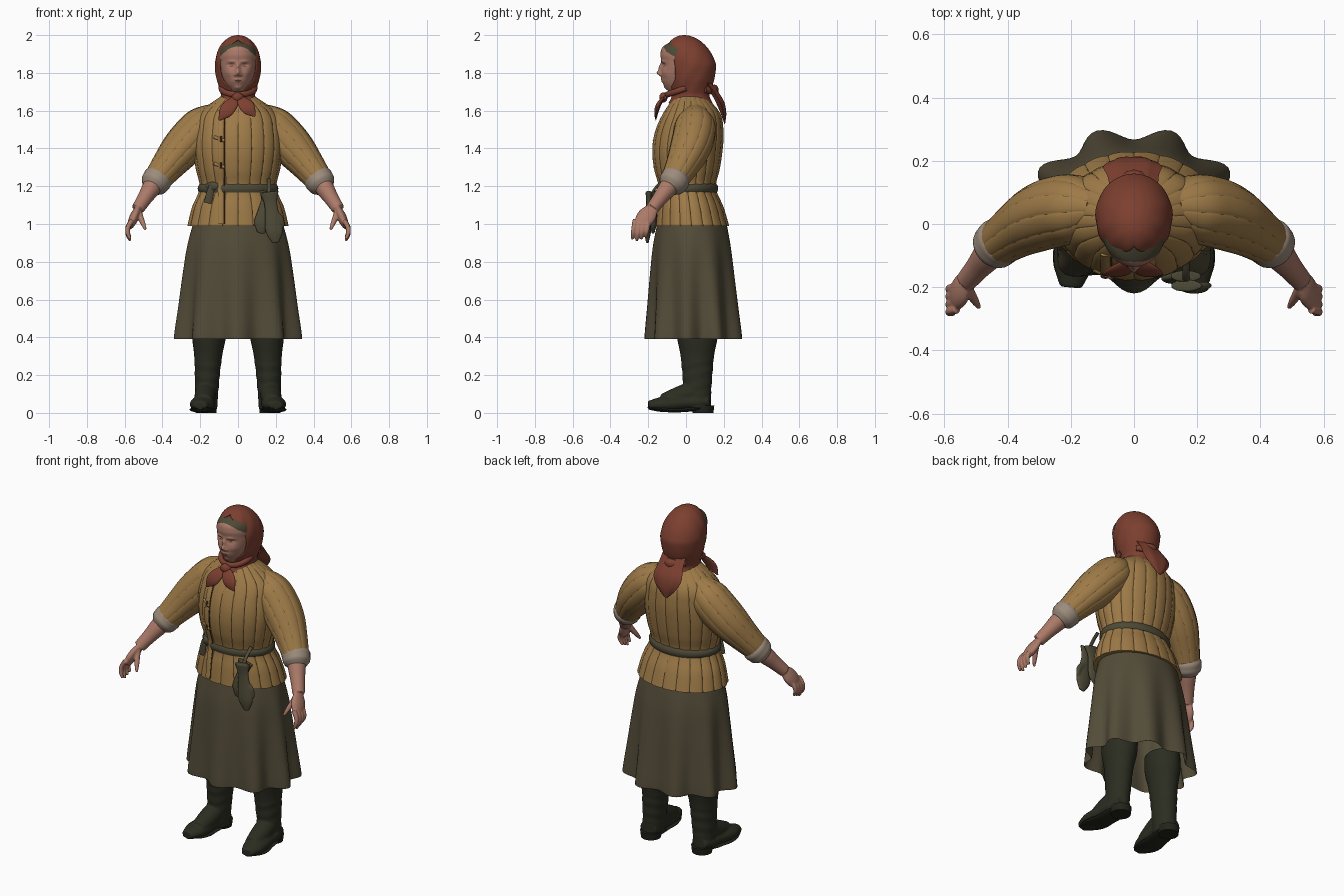
import bpy, bmesh, math
from mathutils import Vector

if "Cube" in bpy.data.objects:
    bpy.data.objects.remove(bpy.data.objects["Cube"])

COLOURS = {
    "rust scarf": (.2, .05, .029), "ochre quilt": (.34, .195, .064), "dark stitch": (.09, .05, .02),
    "linen lining": (.33, .26, .2), "skin": (.41, .195, .14), "lips": (.34, .14, .1),
    "olive skirt": (.086, .072, .04), "olive cloth": (.075, .068, .038),
    "boot leather": (.024, .026, .015), "boot sole": (.017, .017, .011)}
MATS = {}
for title, rgb in COLOURS.items():
    material = MATS[title] = bpy.data.materials.new(title)
    material.use_nodes = True
    material.diffuse_color = (*rgb, 1)
    material.node_tree.nodes["Principled BSDF"].inputs["Base Color"].default_value = (*rgb, 1)

X, Y, Z = Vector((1, 0, 0)), Vector((0, 1, 0)), Vector((0, 0, 1))


def spline(rows, steps):
    """Catmull-Rom curve through rows of numbers."""
    result = []
    last = len(rows) - 1
    for i in range(last):
        quad = rows[max(i - 1, 0)], rows[i], rows[i + 1], rows[min(i + 2, last)]
        for k in range(steps):
            t = k / steps
            result.append(tuple(b + t / 2 * (c - a + t * (2 * a - 5 * b + 4 * c - d + t * (3 * (b - c) + d - a)))
                                for a, b, c, d in zip(*quad)))
    return result + [rows[last]]


def taper(start, end, radii, flat=1, sag=(0, 0, 0)):
    """Rows of x, y, z, half width, half depth, evenly spaced from start to end and bowed by sag."""
    rows = []
    for i, radius in enumerate(radii):
        t = i / (len(radii) - 1)
        centre = Vector(start).lerp(Vector(end), t) + Vector(sag) * math.sin(math.pi * t)
        rows.append((*centre, radius, radius * flat))
    return rows


def stack(bottom, step, widths, fronts, backs):
    """Level rows at an even spacing, from half widths and front and back outlines."""
    return [(0, (front + back) / 2, bottom + step * i, width, (back - front) / 2)
            for i, (width, front, back) in enumerate(zip(widths, fronts, backs))]


def ring_angles(count):
    return [math.tau * i / count for i in range(count)]


def tube(bm, rows, hint=X, angles=None, axis=None, bump=None, paint=None, steps=6, mirror=1):
    """Closed elliptic tube; its half width lies along hint."""
    points, angles, rings = spline(rows, steps), angles or ring_angles(24), []
    for j, row in enumerate(points):
        ahead, behind = points[min(j + 1, len(points) - 1)], points[max(j - 1, 0)]
        along = axis or (Vector(ahead[:3]) - Vector(behind[:3])).normalized()
        side = (hint - along * hint.dot(along)).normalized()
        normal, ring = along.cross(side), []
        for a in angles:
            scale = bump(row, a) if bump else 1
            p = Vector(row[:3]) + scale * (side * row[3] * math.cos(a) + normal * row[4] * math.sin(a))
            ring.append(bm.verts.new((p.x * mirror, p.y, p.z)))
        rings.append(ring)
    for j, (lower, upper) in enumerate(zip(rings, rings[1:])):
        for i in range(len(angles)):
            face = bm.faces.new((lower[i - 1], lower[i], upper[i], upper[i - 1]))
            face.material_index = paint(i, j) if paint else 0
    bm.faces.new(rings[0])
    bm.faces.new(rings[-1])


def finish(bm, name, *materials, voxel=0):
    bmesh.ops.recalc_face_normals(bm, faces=bm.faces[:])
    mesh = bpy.data.meshes.new(name)
    bm.to_mesh(mesh)
    bm.free()
    ob = bpy.data.objects.new(name, mesh)
    bpy.context.collection.objects.link(ob)
    for title in materials:
        mesh.materials.append(MATS[title])
    bpy.ops.object.select_all(action="DESELECT")
    ob.select_set(True)
    bpy.context.view_layer.objects.active = ob
    if voxel:
        blend = ob.modifiers.new("blend", "REMESH")
        blend.mode, blend.voxel_size, blend.use_smooth_shade = "VOXEL", voxel, True
        soften = ob.modifiers.new("soften", "SMOOTH")
        soften.factor, soften.iterations = .5, 3
    else:
        bpy.ops.object.shade_smooth_by_angle(angle=math.radians(50))
    return ob


def part(name, materials, rows, **options):
    bm = bmesh.new()
    tube(bm, rows, **options)
    return finish(bm, name, *materials.split(", "))


def quilt(count, depth):
    """Angles, puff shape and dashed stitches for padded channels."""
    offsets = (0, .04, .2, .4, .6, .8, .96)
    angles = [math.tau * (channel + offset) / count for channel in range(count) for offset in offsets]
    puff = lambda row, a: 1 - depth * (1 - math.sqrt(abs(math.sin(a * count / 2))))
    stitch = lambda i, j: int(i % len(offsets) == 1 and j % 4 == 0)
    return dict(angles=angles, bump=puff, paint=stitch)


# Padded jacket with a nipped waist
torso = stack(.99, .1, (.27, .245, .205, .225, .24, .235, .205, .07),
              (-.17, -.16, -.145, -.17, -.18, -.165, -.12, -.05),
              (.23, .2, .16, .18, .195, .2, .18, .09))
part("jacket", "ochre quilt, dark stitch", torso, axis=Z, **quilt(20, .024))


def on_front(x, z, lift=0):
    """Point on the jacket front."""
    row = min(spline(torso, 8), key=lambda r: abs(r[2] - z))
    return x, row[1] - row[4] * math.sqrt(1 - (x / row[3]) ** 2) - lift, z


# Front fastening
levels = [1 + i / 10 for i in range(7)]
part("jacket_placket", "ochre quilt", [(*on_front(-.09, z), .016, .007) for z in levels])
part("placket_edge", "dark stitch", [(*on_front(-.072, z), .002, .005) for z in levels])
for name, z in (("lower", 1.31), ("upper", 1.45)):
    part(f"{name}_toggle_loop", "ochre quilt",
         taper(on_front(-.125, z + .01), on_front(-.07, z - .01), [.009] * 3), hint=Z)
    part(f"{name}_toggle", "dark stitch",
         taper(on_front(-.09, z - .015, .007), on_front(-.09, z + .015, .007), [.005] * 2))

# Belt with knotted end
part("belt", "olive cloth", taper((0, .008, 1.168), (0, .008, 1.215), (.207, .213, .211, .2), .76),
     axis=Z, angles=ring_angles(64))
part("belt_knot", "olive cloth", taper(on_front(-.17, 1.2), on_front(-.1, 1.2), (.012, .024, .012), .6, -.01 * Y), hint=Z)
part("belt_tail", "olive cloth", taper(on_front(-.14, 1.2, .015), on_front(-.16, 1.11, .008), (.015, .02, .02), .3))

# Mittens hanging from the belt
part("mitten_strap", "olive cloth", taper((.165, -.11, 1.235), (.165, -.18, 1.14), [.011] * 4, .6, -.02 * Y))
for name, y, tip_x, tip_z, lean in (("outer", -.195, .2, .9, 1), ("inner", -.165, .12, .95, -1)):
    bm = bmesh.new()
    tube(bm, taper((.165, y, 1.17), (tip_x, y - .01, tip_z), (.052, .036, .038, .045, .045, .018), .38))
    tube(bm, taper((.17, y, 1.08), (.17 + .065 * lean, y, .98), (.015, .018, .01), .7, .02 * lean * X))
    finish(bm, f"{name}_mitten", "olive cloth", voxel=.005)

# Flared skirt, folded inward at the hem so it is hollow below
part("skirt", "olive skirt",
     taper((0, .03, 1.05), (0, .045, .42), (.225, .265, .285, .3, .315), .77)
     + taper((0, .045, .41), (0, .03, .85), (.31, .27, .22), .77),
     axis=Z, angles=ring_angles(108),
     bump=lambda row, a: 1 + .15 * max(1 - row[2], 0) * math.cos(9 * (a + math.pi / 2)))

# Head, with facial relief: x, height, spread across, spread up, amount
RELIEF = {
    "nose tip": (0, 1.8, .013, .015, .023), "nose bridge": (0, 1.83, .011, .02, .014),
    "nostril": (.015, 1.79, .008, .008, .008), "eye socket": (.035, 1.84, .018, .011, -.013),
    "eyelid": (.035, 1.835, .012, .006, .006), "brow": (.035, 1.86, .022, .008, .005),
    "cheek": (.05, 1.8, .02, .02, .005), "mouth": (0, 1.76, .024, .01, .006),
    "lip line": (0, 1.76, .024, .002, -.004), "chin": (0, 1.72, .02, .01, .006)}
skull = stack(1.66, .04, (.06, .05, .07, .085, .095, .1, .1, .085, .03),
              (-.04, -.09, -.12, -.13, -.13, -.13, -.135, -.12, -.05), [.1] * 8 + [.03])
bm = bmesh.new()
tube(bm, skull, axis=Z, angles=ring_angles(160), steps=14)
for v in bm.verts:
    if v.co.y < -.02:
        v.co.y -= sum(amount * math.exp(-((abs(v.co.x) - x) / across) ** 2 - ((v.co.z - z) / up) ** 2)
                      for x, z, across, up, amount in RELIEF.values())
for face in bm.faces:
    x, y, z = face.calc_center_median()
    oval = lambda cx, cz, across, up: y < -.08 and math.hypot((abs(x) - cx) / across, (z - cz) / up) < 1
    if z > 1.94 - 6 * x * x:
        face.material_index = 1
    elif oval(0, 1.76, .024, .006):
        face.material_index = 2
    elif oval(.035, 1.836, .014, .003):
        face.material_index = 3
finish(bm, "head_and_underscarf", "skin", "olive cloth", "lips", "dark stitch")

# Headscarf: height, half width, half angle of the face opening, centre; a dome closes the top
neck = zip((.105, .09, .1, .112, .119), (0, 0, .4, .8, .9))
hood = [(1.64 + .04 * i, width, gap, .025) for i, (width, gap) in enumerate(neck)]
for i in range(10):
    rise = math.pi / 18 * i
    hood.append((1.84 + .16 * math.sin(rise), .122 * math.cos(rise), 1.8 * max(math.cos(rise) - .5, 0),
                 .025 - .035 * math.sin(rise)))
bm = bmesh.new()
rings = []
for z, width, gap, middle in spline(hood, 4):
    gap, ring = max(gap, 0), []
    for i in range(65):
        a = gap + (math.pi - gap) * i / 32
        fold = 1 + .02 * math.cos(a / 2) ** 2 * math.sin(45 * z + 9 * abs(a - math.pi))
        depth = width * 1.1
        ring.append(bm.verts.new((width * fold * math.sin(a), middle - depth * fold * math.cos(a), z)))
    rings.append(ring)
for lower, upper in zip(rings, rings[1:]):
    for i in range(64):
        bm.faces.new((lower[i], lower[i + 1], upper[i + 1], upper[i]))
bmesh.ops.remove_doubles(bm, verts=bm.verts[:], dist=.0001)
shell = finish(bm, "headscarf", "rust scarf").modifiers.new("cloth", "SOLIDIFY")
shell.thickness, shell.offset = .007, -1

# Scarf wrap, knots, front tails and the corner hanging behind
arc = [math.pi * i / 8 for i in range(9)]
part("scarf_throat_wrap", "rust scarf",
     [(.09 * math.cos(a), -.1 * math.sin(a), 1.72 - .035 * math.sin(a), .016, .014) for a in arc], hint=Z)
part("scarf_front_knot", "rust scarf",
     taper((-.03, -.11, 1.67), (.03, -.11, 1.67), (.01, .026, .024, .01), .8, -.01 * Y), hint=Z)
part("scarf_back_knot", "rust scarf",
     taper((-.07, .1, 1.71), (.07, .1, 1.71), (.015, .028, .015), .8, .05 * Y), hint=Z)
for name, x, z in (("right", -.1, 1.55), ("left", .09, 1.57)):
    part(f"scarf_{name}_tail", "rust scarf",
         taper((0, -.11, 1.68), (x, -.16, z), (.01, .035, .035, .004), .3, -.015 * Y))
part("scarf_back_corner", "rust scarf",
     taper((0, .11, 1.75), (-.01, .205, 1.53), (.07, .075, .085, .06, .008), .25, .025 * Y),
     bump=lambda row, a: 1 + .08 * math.cos(6 * a))


def ankle_folds(row, a):
    return 1 + .018 * math.sin(100 * row[2] + 2 * math.sin(a)) * (.1 < row[2] < .27)


for side, sign in (("left", 1), ("right", -1)):
    # Quilted sleeve and turned-back cuff
    part(f"{side}_sleeve", "ochre quilt, dark stitch",
         taper((.11, .05, 1.59), (.44, -.07, 1.22), (.06, .105, .112, .106, .088, .07), sag=(0, .04, .02)),
         hint=Y, mirror=sign, **quilt(11, .03))
    part(f"{side}_cuff", "linen lining",
         taper((.41, -.04, 1.26), (.46, -.09, 1.19), (.065, .078, .077, .072, .05)), hint=Y, mirror=sign)

    # Forearm, palm, fingers and thumb blended together
    wrist = (.53, -.18, 1.08)
    bm = bmesh.new()
    limb = dict(hint=Y, mirror=sign)
    tube(bm, taper((.42, -.05, 1.25), wrist, (.05, .05, .04, .034)), **limb)
    tube(bm, taper(wrist, (.57, -.245, .99), (.034, .048, .048, .034), .5), **limb)
    for i in range(4):
        y = -.285 + .024 * i
        tube(bm, taper((.56, y + .015, 1.02), (.57, y, .91 + .01 * abs(i - 1)), (.014, .013, .012, .007),
                       sag=.02 * X), **limb)
    tube(bm, taper((.53, -.2, 1.07), (.49, -.265, .97), (.02, .016, .013, .007)), **limb)
    finish(bm, f"{side}_arm_and_hand", "skin", voxel=.0045)

    # Tall boot with folds at the ankle, instep and foot
    bm = bmesh.new()
    tube(bm, taper((.15, .06, .5), (.17, .06, .02), (.09, .09, .075, .067, .062, .06), 1.2),
         mirror=sign, steps=12, bump=ankle_folds)
    tube(bm, taper((.17, .06, .12), (.18, -.12, .055), (.055, .055, .045)), mirror=sign)
    tube(bm, taper((.17, .12, .06), (.2, -.2, .04), (.05, .06, .06, .065, .06, .035), .65), mirror=sign)
    finish(bm, f"{side}_boot", "boot leather", voxel=.006)

    # Sole and heel block
    bm = bmesh.new()
    tube(bm, taper((.17, .1, .03), (.2, -.2, .03), (.05, .06, .06, .067, .06, .03), .2, -.015 * Z), mirror=sign)
    tube(bm, taper((.17, .09, 0), (.17, .09, .04), (.055, .06)), axis=Z, mirror=sign, steps=1)
    finish(bm, f"{side}_sole", "boot sole")
